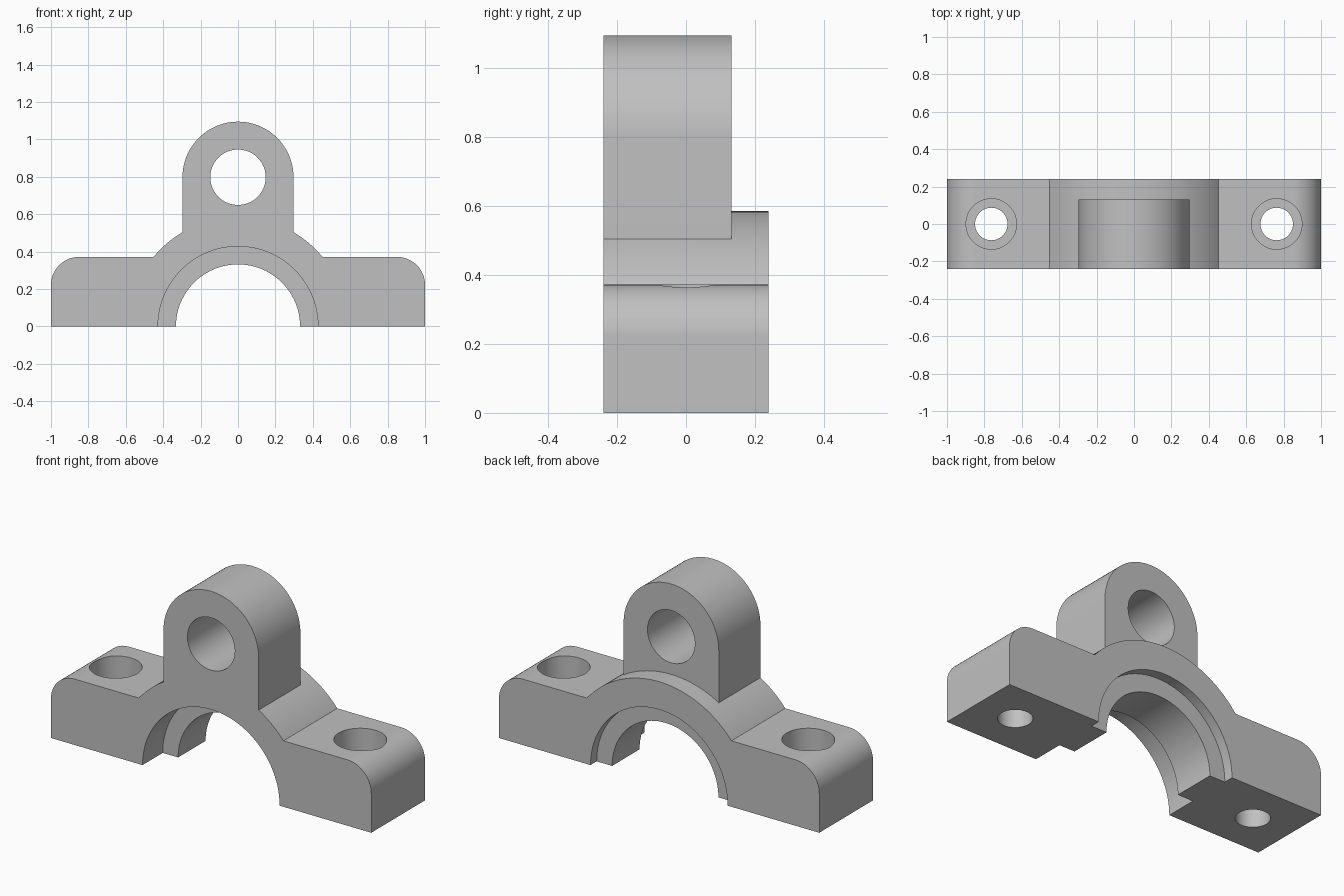
import bpy
import bmesh
from math import asin, cos, pi, sin, radians
from mathutils import Matrix, Vector

cube = bpy.data.objects.get("Cube")
if cube:
    bpy.data.objects.remove(cube, do_unlink=True)

# Main dimensions
FRONT, BACK = -0.24, 0.24
FOOT_H, FILLET, ARCH_R = 0.372, 0.15, 0.585
LUG_R, LUG_Z, LUG_BACK = 0.297, 0.798, 0.132
BOLT_X = 0.763

steel = bpy.data.materials.new("plain grey metal")
steel.use_nodes = True
grey = (0.53, 0.53, 0.53, 1)
steel.diffuse_color = grey
steel.node_tree.nodes["Principled BSDF"].inputs["Base Color"].default_value = grey


def finish(name, bm):
    bmesh.ops.recalc_face_normals(bm, faces=bm.faces)
    mesh = bpy.data.meshes.new(name)
    bm.to_mesh(mesh)
    bm.free()
    mesh.materials.append(steel)
    obj = bpy.data.objects.new(name, mesh)
    bpy.context.collection.objects.link(obj)
    return obj


def arc(cx, cz, r, start, end, steps):
    angles = [start + (end - start) * i / steps for i in range(steps + 1)]
    return [(cx + r * cos(a), cz + r * sin(a)) for a in angles]


def extrude(name, profile, y0, y1):
    """Extrude an xz profile from y0 to y1."""
    bm = bmesh.new()
    face = bm.faces.new([bm.verts.new((x, y0, z)) for x, z in profile])
    new = bmesh.ops.extrude_face_region(bm, geom=[face])["geom"]
    moved = [v for v in new if isinstance(v, bmesh.types.BMVert)]
    bmesh.ops.translate(bm, verts=moved, vec=(0, y1 - y0, 0))
    return finish(name, bm)


def cylinder(name, start, end, r, segments=64):
    """Cylinder between two points."""
    a, b = Vector(start), Vector(end)
    turn = (b - a).to_track_quat("Z", "Y").to_matrix().to_4x4()
    bm = bmesh.new()
    bmesh.ops.create_cone(bm, cap_ends=True, segments=segments, radius1=r,
                          radius2=r, depth=(b - a).length,
                          matrix=Matrix.Translation((a + b) / 2) @ turn)
    return finish(name, bm)


def combine(target, tool, operation):
    tool.hide_render = True
    mod = target.modifiers.new(tool.name, "BOOLEAN")
    mod.operation, mod.solver, mod.object = operation, "EXACT", tool
    bpy.context.view_layer.objects.active = target
    bpy.ops.object.modifier_apply(modifier=mod.name)
    bpy.data.objects.remove(tool, do_unlink=True)


# Cap body: rounded feet joined by an arch
join = asin(FOOT_H / ARCH_R)
profile = [(-1, 0), (1, 0)]
profile += arc(1 - FILLET, FOOT_H - FILLET, FILLET, 0, pi / 2, 16)
profile += arc(0, 0, ARCH_R, join, pi - join, 40)
profile += arc(FILLET - 1, FOOT_H - FILLET, FILLET, pi / 2, pi, 16)
body = extrude("bearing_cap", profile, FRONT, BACK)

# Upright lug with a round top
lug_profile = [(-LUG_R, 0.45), (LUG_R, 0.45)] + arc(0, LUG_Z, LUG_R, 0, pi, 48)
combine(body, extrude("lug", lug_profile, FRONT, LUG_BACK), "UNION")

# Lug hole, bearing bore, deep front recess and shallow back recess
for name, z, r, y0, y1 in (
    ("lug_hole", LUG_Z, 0.148, -0.4, 0.4),
    ("bore", 0, 0.332, -0.4, 0.4),
    ("front_recess", 0, 0.428, -0.4, -0.06),
    ("back_recess", 0, 0.428, 0.185, 0.4),
):
    combine(body, cylinder(name, (0, y0, z), (0, y1, z), r, 96), "DIFFERENCE")

# Counterbored bolt holes, one in each foot
for side in (-1, 1):
    x = side * BOLT_X
    combine(body, cylinder("bolt_hole", (x, 0, -0.1), (x, 0, 0.5), 0.087), "DIFFERENCE")
    combine(body, cylinder("counterbore", (x, 0, 0.185), (x, 0, 0.5), 0.135), "DIFFERENCE")

# Smooth the round walls, keep the edges crisp
bpy.ops.object.select_all(action="DESELECT")
body.select_set(True)
bpy.context.view_layer.objects.active = body
bpy.ops.object.shade_smooth_by_angle(angle=radians(25))
weighted = body.modifiers.new("even_normals", "WEIGHTED_NORMAL")
weighted.keep_sharp = True
